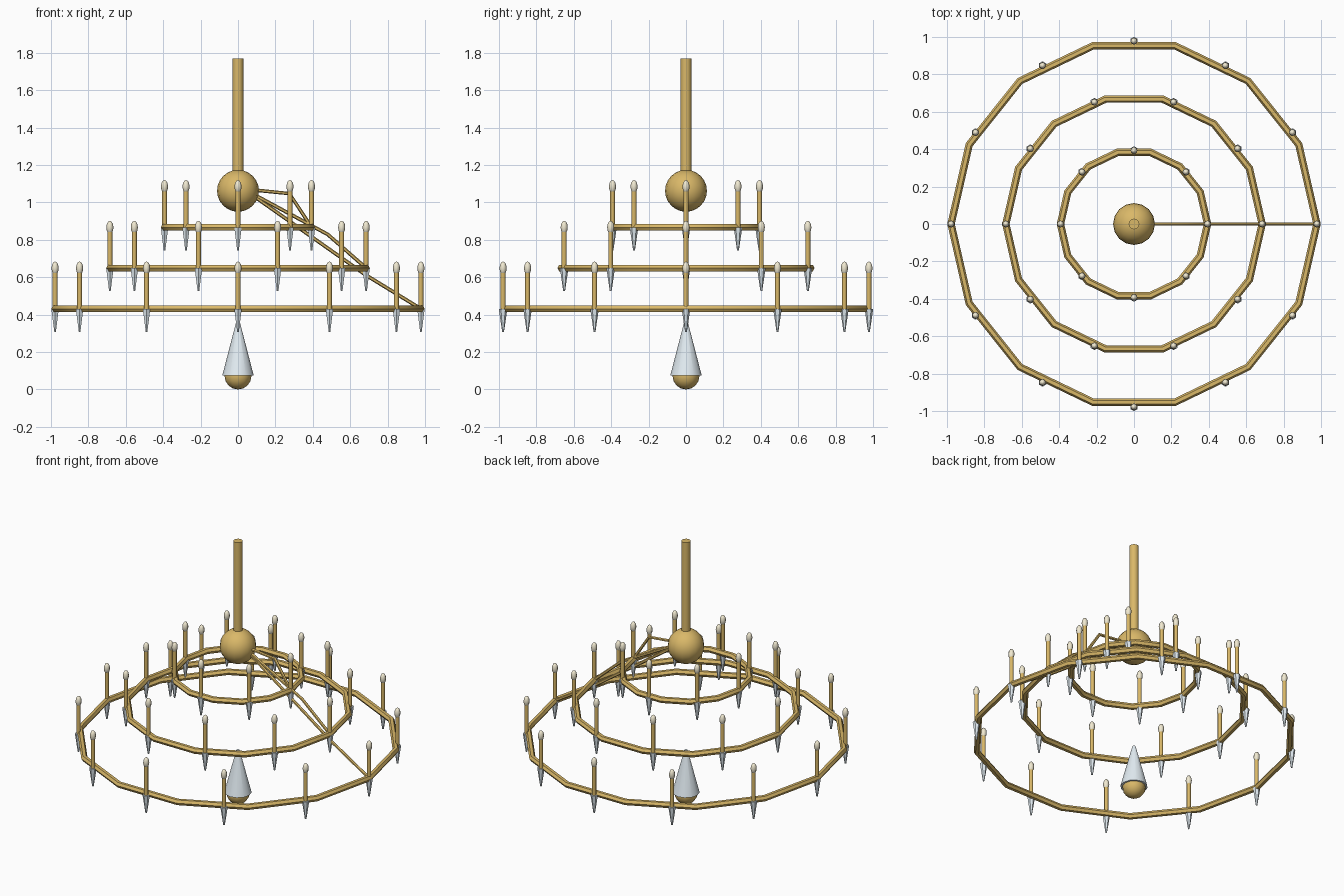
import bpy, bmesh, math
from mathutils import Matrix, Vector

if "Cube" in bpy.data.objects:
    bpy.data.objects.remove(bpy.data.objects["Cube"])


def material(name, color):
    m = bpy.data.materials.new(name)
    m.diffuse_color = color
    m.use_nodes = True
    m.node_tree.nodes["Principled BSDF"].inputs["Base Color"].default_value = m.diffuse_color
    return m


BRASS = material("brass", (0.70, 0.48, 0.14, 1))
GLASS = material("glass", (0.76, 0.84, 0.89, 1))
CREAM = material("cream", (0.88, 0.82, 0.64, 1))


def finish(name, bm, mat, angle=50):
    bmesh.ops.recalc_face_normals(bm, faces=bm.faces)
    me = bpy.data.meshes.new(name)
    bm.to_mesh(me)
    bm.free()
    me.materials.append(mat)
    ob = bpy.data.objects.new(name, me)
    bpy.context.collection.objects.link(ob)
    if angle:
        bpy.ops.object.select_all(action='DESELECT')
        ob.select_set(True)
        bpy.context.view_layer.objects.active = ob
        bpy.ops.object.shade_smooth_by_angle(angle=math.radians(angle))
    return ob


def add_cone(bm, x, y, z0, z1, r0, r1, seg):
    bmesh.ops.create_cone(bm, cap_ends=True, segments=seg, radius1=r0, radius2=r1,
                          depth=z1 - z0, matrix=Matrix.Translation((x, y, (z0 + z1) / 2)))


def add_ball(bm, x, y, z, r, rz, u, v):
    bmesh.ops.create_uvsphere(bm, u_segments=u, v_segments=v, radius=1,
                              matrix=Matrix.Translation((x, y, z)) @ Matrix.Diagonal((r, r, rz, 1)))


def add_ring(bm, radius, z, minor, seg=14, sides=6):
    loops = []
    for i in range(seg):
        a = math.tau * i / seg
        loop = []
        for j in range(sides):
            b = math.tau * j / sides
            r = radius + minor * math.cos(b)
            loop.append(bm.verts.new((r * math.cos(a), r * math.sin(a), z + minor * math.sin(b))))
        loops.append(loop)
    for i in range(seg):
        p, q = loops[i], loops[(i + 1) % seg]
        for j in range(sides):
            k = (j + 1) % sides
            bm.faces.new((p[j], q[j], q[k], p[k]))


def add_arm(bm, points, r, sides=6):
    # tube in the xz plane with mitred joints
    pts = [Vector((x, 0, z)) for x, z in points]
    loops = []
    for i, p in enumerate(pts):
        d_in = (p - pts[max(i - 1, 0)]).normalized()
        d_out = (pts[min(i + 1, len(pts) - 1)] - p).normalized()
        t = (d_in + d_out).normalized()
        n = Vector((-t.z, 0, t.x))
        loops.append([bm.verts.new(p + r * (math.cos(math.tau * j / sides) * n
                      + math.sin(math.tau * j / sides) * Vector((0, 1, 0)))) for j in range(sides)])
    for p, q in zip(loops, loops[1:]):
        for j in range(sides):
            k = (j + 1) % sides
            bm.faces.new((p[j], p[k], q[k], q[j]))
    bm.faces.new(loops[0])
    bm.faces.new(loops[-1])


# ceiling rod and hub ball
bm = bmesh.new()
add_cone(bm, 0, 0, 1.06, 1.77, 0.029, 0.029, 12)
finish("ceiling_rod", bm, BRASS)
bm = bmesh.new()
add_ball(bm, 0, 0, 1.062, 0.112, 0.112, 16, 12)
finish("hub_ball", bm, BRASS)

# three tiers: ring, support arm, candles, bulbs and hanging crystals
for tier, radius, z, count in (("lower", 0.978, 0.431, 12),
                               ("middle", 0.685, 0.649, 10),
                               ("upper", 0.393, 0.867, 8)):
    bm = bmesh.new()
    add_ring(bm, radius, z, 0.02)
    finish(tier + "_ring", bm, BRASS)

    bm = bmesh.new()
    add_arm(bm, [(0.03, 1.072), (0.7 * radius, z + 0.18), (radius, z)], 0.01)
    finish(tier + "_support_arm", bm, BRASS)

    candles, bulbs, crystals = bmesh.new(), bmesh.new(), bmesh.new()
    for i in range(count):
        a = math.tau * i / count
        x, y = radius * math.cos(a), radius * math.sin(a)
        add_cone(candles, x, y, z, z + 0.195, 0.013, 0.013, 8)
        add_ball(bulbs, x, y, z + 0.217, 0.019, 0.036, 8, 6)
        add_cone(crystals, x, y, z - 0.123, z, 0.005, 0.023, 6)
    finish(tier + "_candles", candles, BRASS)
    finish(tier + "_bulbs", bulbs, CREAM)
    finish(tier + "_crystals", crystals, GLASS, 0)

# central pendant and finial
bm = bmesh.new()
add_cone(bm, 0, 0, 0.075, 0.36, 0.084, 0.01, 12)
finish("centre_pendant", bm, GLASS)
bm = bmesh.new()
add_ball(bm, 0, 0, 0.072, 0.072, 0.072, 12, 8)
finish("finial_ball", bm, BRASS)
